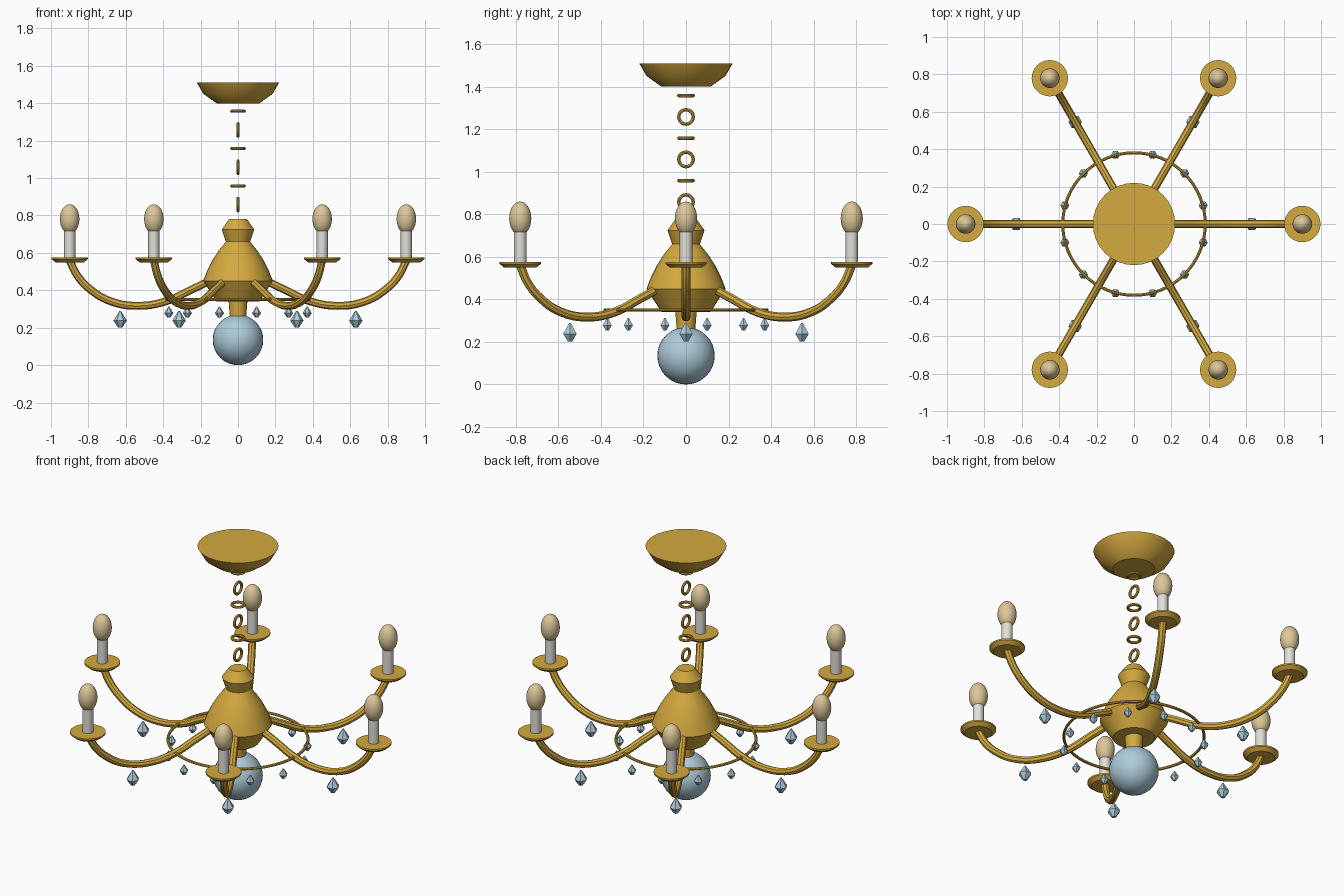
import bpy
import bmesh
from math import cos, sin, pi, radians

cube = bpy.data.objects.get("Cube")
if cube:
    bpy.data.objects.remove(cube, do_unlink=True)


def material(name, rgb):
    m = bpy.data.materials.new(name)
    m.use_nodes = True
    colour = (*rgb, 1)
    m.diffuse_color = colour
    m.node_tree.nodes["Principled BSDF"].inputs["Base Color"].default_value = colour
    return m


gold = material("gold", (0.66, 0.40, 0.05))
crystal = material("pale_blue_crystal", (0.42, 0.60, 0.70))
ivory = material("ivory_candle", (0.76, 0.74, 0.69))
amber = material("warm_bulb", (0.72, 0.57, 0.32))


def finish(obj, name, mat, smooth=True):
    obj.name = name
    obj.data.materials.clear()
    obj.data.materials.append(mat)
    if smooth:
        bpy.ops.object.select_all(action="DESELECT")
        obj.select_set(True)
        bpy.context.view_layer.objects.active = obj
        bpy.ops.object.shade_smooth_by_angle(angle=radians(30))
    return obj


def lathe(name, profile, mat, x=0, y=0, sides=32, smooth=True):
    """Revolve (radius, height) points, listed from bottom to top, and cap both ends."""
    bm = bmesh.new()
    rings = [[bm.verts.new((r * cos(2 * pi * i / sides), r * sin(2 * pi * i / sides), z))
              for i in range(sides)] for r, z in profile]
    for low, high in zip(rings, rings[1:]):
        for i in range(sides):
            j = (i + 1) % sides
            bm.faces.new((low[i], low[j], high[j], high[i]))
    bm.faces.new(rings[0][::-1])
    bm.faces.new(rings[-1])
    mesh = bpy.data.meshes.new(name)
    bm.to_mesh(mesh)
    bm.free()
    obj = bpy.data.objects.new(name, mesh)
    bpy.context.collection.objects.link(obj)
    obj.location = (x, y, 0)
    return finish(obj, name, mat, smooth)


def ball(name, mat, location, scale):
    bpy.ops.mesh.primitive_uv_sphere_add(segments=32, ring_count=16, location=location)
    obj = bpy.context.object
    obj.scale = scale
    return finish(obj, name, mat)


def torus(name, z, major, minor, segments, turn=0):
    bpy.ops.mesh.primitive_torus_add(location=(0, 0, z), rotation=(0, turn, 0),
                                     major_radius=major, minor_radius=minor,
                                     major_segments=segments, minor_segments=8)
    return finish(bpy.context.object, name, gold)


def drop(name, x, y, top, size):
    """Six-sided crystal hanging from the given height."""
    lathe(name, [(0.012 * size, top - 0.088 * size), (0.036 * size, top - 0.052 * size),
                 (0.004 * size, top)], crystal, x, y, sides=6, smooth=False)


def tube(name, points, radius, angle):
    curve = bpy.data.curves.new(name, "CURVE")
    curve.dimensions = "3D"
    curve.bevel_depth = radius
    curve.bevel_resolution = 2
    curve.use_fill_caps = True
    spline = curve.splines.new("BEZIER")
    spline.bezier_points.add(len(points) - 1)
    spline.resolution_u = 5
    for p, (r, z) in zip(spline.bezier_points, points):
        p.co = (r, 0, z)
        p.handle_left_type = p.handle_right_type = "AUTO"
    obj = bpy.data.objects.new(name, curve)
    bpy.context.collection.objects.link(obj)
    obj.rotation_euler.z = angle
    bpy.ops.object.select_all(action="DESELECT")
    obj.select_set(True)
    bpy.context.view_layer.objects.active = obj
    bpy.ops.object.convert(target="MESH")
    return finish(bpy.context.object, name, gold)


# Ceiling canopy and chain of alternating links
lathe("ceiling_canopy", [(0.115, 1.40), (0.185, 1.45), (0.22, 1.51)], gold)
for i in range(6):
    torus(f"chain_link_{i + 1}", 1.358 - 0.1 * i, 0.034, 0.008, 20, pi / 2 * (i % 2))

# Central turned body with the glass ball below
lathe("central_body", [(0.043, 0.25), (0.05, 0.34), (0.115, 0.34), (0.186, 0.45),
                       (0.165, 0.505), (0.137, 0.56), (0.105, 0.61), (0.065, 0.66),
                       (0.087, 0.725), (0.048, 0.78)], gold)
ball("glass_ball", crystal, (0, 0, 0.135), (0.135,) * 3)

# Six arms, each with saucer, candle, bulb and a large crystal
arm_path = [(0.12, 0.465), (0.25, 0.403), (0.38, 0.343), (0.53, 0.317),
            (0.68, 0.341), (0.79, 0.405), (0.86, 0.48), (0.9, 0.56)]
for i in range(6):
    a = i * pi / 3
    c, s = cos(a), sin(a)
    n = i + 1
    x, y = 0.9 * c, 0.9 * s
    tube(f"arm_{n}", arm_path, 0.021, a)
    lathe(f"saucer_{n}", [(0.075, 0.549), (0.097, 0.567), (0.097, 0.576)], gold, x, y)
    lathe(f"candle_{n}", [(0.03, 0.57), (0.03, 0.72)], ivory, x, y, sides=20)
    ball(f"bulb_{n}", amber, (x, y, 0.781), (0.052, 0.052, 0.079))
    drop(f"arm_crystal_{n}", 0.63 * c, 0.63 * s, 0.29, 1)

# Hoop around the body with twelve small crystals
torus("hoop", 0.35, 0.381, 0.008, 64)
for i in range(12):
    a = pi / 12 + i * pi / 6
    drop(f"hoop_crystal_{i + 1}", 0.383 * cos(a), 0.383 * sin(a), 0.313, 0.67)
